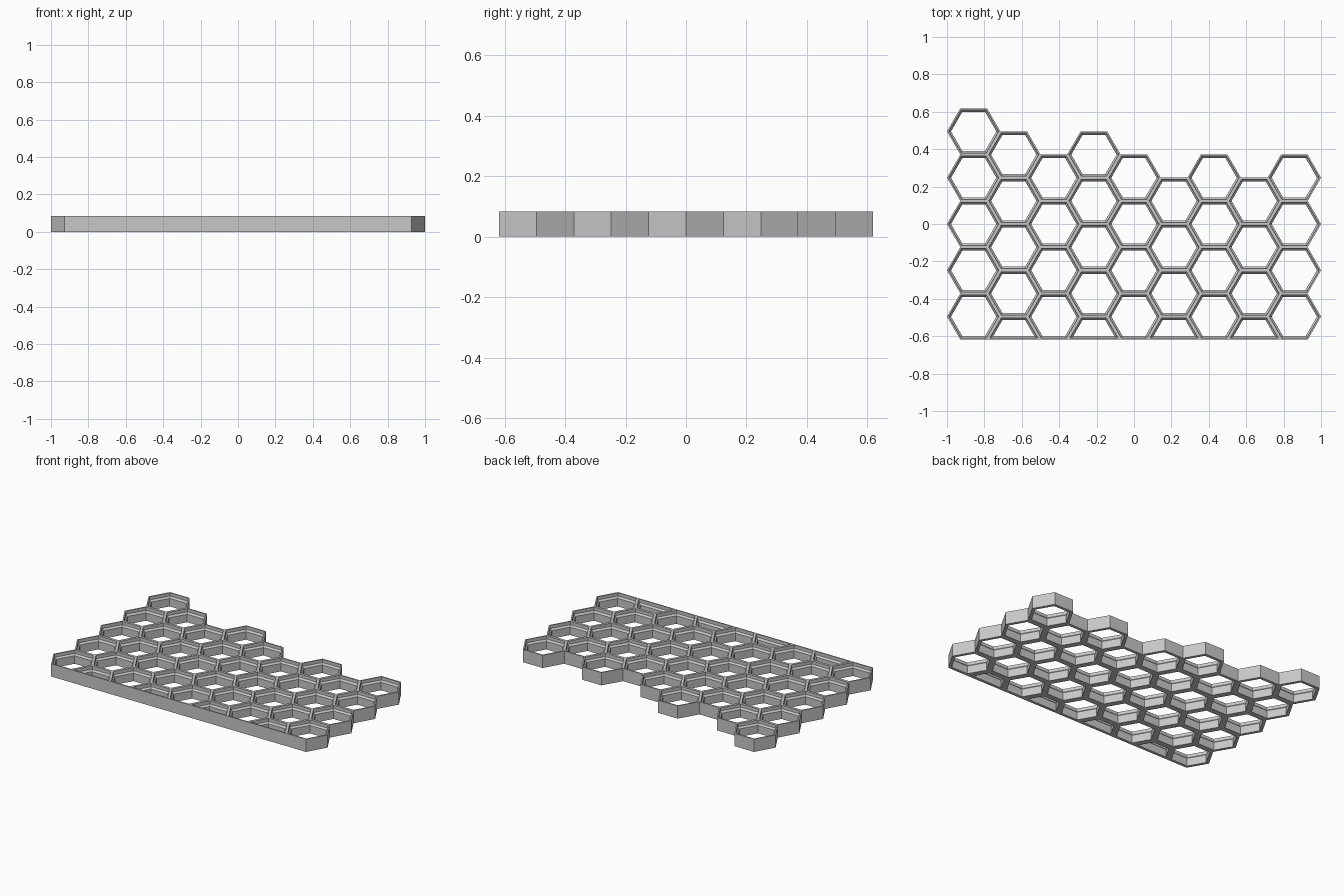
import bpy, bmesh, math
from collections import Counter
from mathutils import Vector

cube = bpy.data.objects.get("Cube")
if cube:
    bpy.data.objects.remove(cube, do_unlink=True)

# Cell sizes
R = 1 / 7
A = R * math.sqrt(3) / 2
MM = 2 * A / 23.6
HEIGHT = 8 * MM
# Inner wall profile: (wall thickness, height), thick foot, chamfer, thin rim
PROFILE = [(1.8 * MM, 0), (1.8 * MM, 5 * MM), (0.8 * MM, 6 * MM), (0.8 * MM, HEIGHT)]
# Full cells per column, left to right in x
COUNTS = [5, 4, 4, 4, 4, 3, 4, 3, 4]

grey = bpy.data.materials.new("mid grey")
grey.use_nodes = True
grey.diffuse_color = (0.58, 0.58, 0.58, 1)
grey.node_tree.nodes["Principled BSDF"].inputs["Base Color"].default_value = grey.diffuse_color


def outline(x, y, corners):
    """Corners of a hexagon, or of its upper half, counterclockwise."""
    return [Vector((x + R * math.cos(math.pi / 3 * k), y + R * math.sin(math.pi / 3 * k)))
            for k in range(corners)]


def inset(poly, d):
    """Move every side of a convex outline inward by d."""
    result = []
    for i, p in enumerate(poly):
        u = (p - poly[i - 1]).normalized()
        v = (poly[(i + 1) % len(poly)] - p).normalized()
        n, m = Vector((-u.y, u.x)), Vector((-v.y, v.x))
        result.append(p + (n + m) * d / (1 + n.dot(m)))
    return result


def side_key(p, q):
    mid = (p + q) / 2
    return (round(mid.x, 3), round(mid.y, 3))


# Lay out the cells; odd columns start with a half cell
cells = []
for col, count in enumerate(COUNTS):
    x = (col - 4) * 1.5 * R
    odd = col % 2
    if odd:
        cells.append(outline(x, -5 * A, 4))
    for row in range(count):
        cells.append(outline(x, (2 * row - 4 + odd) * A, 6))

uses = Counter(side_key(p, c[(i + 1) % len(c)]) for c in cells for i, p in enumerate(c))

# Build the panel, with outer walls only where no neighbour touches
bm = bmesh.new()
for cell in cells:
    n = len(cell)
    loops = [(cell, 0)] + [(inset(cell, d), z) for d, z in PROFILE] + [(cell, HEIGHT)]
    rings = [[bm.verts.new((p.x, p.y, z)) for p in poly] for poly, z in loops]
    for i in range(n):
        j = (i + 1) % n
        for low, high in zip(rings, rings[1:]):
            bm.faces.new((low[j], low[i], high[i], high[j]))
        if uses[side_key(cell[i], cell[j])] == 1:
            bm.faces.new((rings[0][i], rings[0][j], rings[-1][j], rings[-1][i]))
bmesh.ops.remove_doubles(bm, verts=bm.verts, dist=0.0005)
bmesh.ops.recalc_face_normals(bm, faces=bm.faces)

mesh = bpy.data.meshes.new("honeycomb_panel")
bm.to_mesh(mesh)
bm.free()
mesh.materials.append(grey)
panel = bpy.data.objects.new("honeycomb_panel", mesh)
bpy.context.collection.objects.link(panel)
